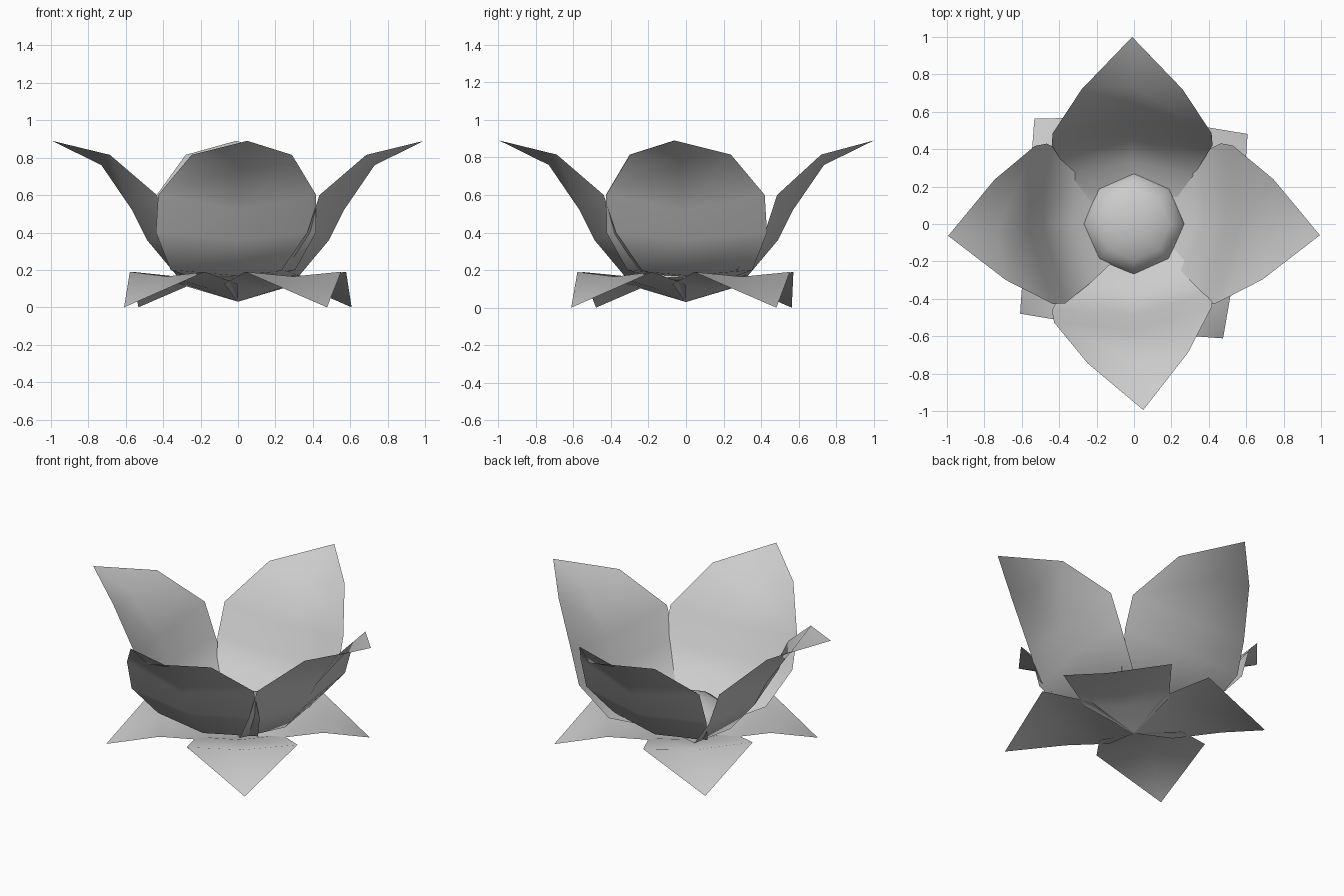
import bpy
import math
from mathutils import Matrix

cube = bpy.data.objects.get("Cube")
if cube:
    bpy.data.objects.remove(cube, do_unlink=True)

GREY = (0.6, 0.6, 0.6, 1.0)
grey = bpy.data.materials.new("plain_grey")
grey.use_nodes = True
grey.diffuse_color = GREY
grey.node_tree.nodes["Principled BSDF"].inputs["Base Color"].default_value = GREY


def add_part(name, verts, faces, angle=0.0, shift=(0, 0, 0)):
    """Make a smooth shaded grey mesh, turned about the z axis and shifted."""
    mesh = bpy.data.meshes.new(name)
    mesh.from_pydata(verts, [], faces)
    turn = Matrix.Rotation(math.radians(angle), 4, "Z")
    mesh.transform(Matrix.Translation(shift) @ turn)
    mesh.materials.append(grey)
    mesh.polygons.foreach_set("use_smooth", [True] * len(mesh.polygons))
    obj = bpy.data.objects.new(name, mesh)
    bpy.context.collection.objects.link(obj)


# Petal rows: midline reach and height, then edge reach, half width and height
PETAL_ROWS = [
    (0.04, 0.14, 0.05, 0.17, 0.15),
    (0.33, 0.17, 0.27, 0.335, 0.20),
    (0.49, 0.36, 0.42, 0.43, 0.40),
    (0.57, 0.52, 0.485, 0.425, 0.60),
    (0.735, 0.76, 0.72, 0.27, 0.815),
]


def add_petal(name, angle, shift):
    verts, faces = [], []
    for mid_r, mid_z, edge_r, half, edge_z in PETAL_ROWS:
        verts += [(edge_r, -half, edge_z), (mid_r, 0, mid_z), (edge_r, half, edge_z)]
    for row in range(len(PETAL_ROWS) - 1):
        for col in range(2):
            a = row * 3 + col
            faces.append((a, a + 3, a + 4, a + 1))
    tip = len(verts)
    verts.append((1.0, 0, 0.89))
    faces += [(tip - 3, tip, tip - 2), (tip - 2, tip, tip - 1)]
    add_part(name, verts, faces, angle, shift)


def add_leaf(name, angle):
    # Broad leaf: rises from the stem to its side corners, then droops to the tip
    verts = [(0, 0, 0.03), (0.775, 0, 0)]
    for along, half, side_z, mid_z in ((0.20, 0.25, 0.125, 0.10), (0.48, 0.325, 0.19, 0.165)):
        verts += [(along, -half, side_z), (along, 0, mid_z), (along, half, side_z)]
    faces = [(0, 2, 3), (0, 3, 4), (2, 5, 6, 3), (3, 6, 7, 4), (5, 1, 6), (6, 1, 7)]
    add_part(name, verts, faces, angle)


def add_dome(name, radius, base, height, sides=8, rings=4):
    verts, faces = [], []
    for ring in range(rings):
        t = ring / rings * math.pi / 2
        for i in range(sides):
            a = 2 * math.pi * i / sides
            verts.append((radius * math.cos(t) * math.cos(a),
                          radius * math.cos(t) * math.sin(a),
                          base + height * math.sin(t)))
    top = len(verts)
    verts.append((0, 0, base + height))
    for i in range(sides):
        j = (i + 1) % sides
        for ring in range(rings - 1):
            k = ring * sides
            faces.append((k + i, k + j, k + sides + j, k + sides + i))
        last = top - sides
        faces.append((last + i, last + j, top))
    add_part(name, verts, faces)


# Four cupped petals, each slightly turned about its own middle
for name, angle, shift in (("left", -6.3, (0, 0.05, 0)), ("back", 90, (-0.01, 0, 0)),
                           ("right", 186.5, (0, 0.05, 0)), ("front", 276, (-0.055, 0, 0))):
    add_petal(name + "_petal", angle, shift)

# Four drooping leaves between the petals
for name, angle in (("back_left", 38.4), ("back_right", 133.4),
                    ("front_right", 218.2), ("front_left", 307.9)):
    add_leaf(name + "_leaf", angle)

# Low domed flower centre
add_dome("flower_centre", 0.27, 0.16, 0.125)
